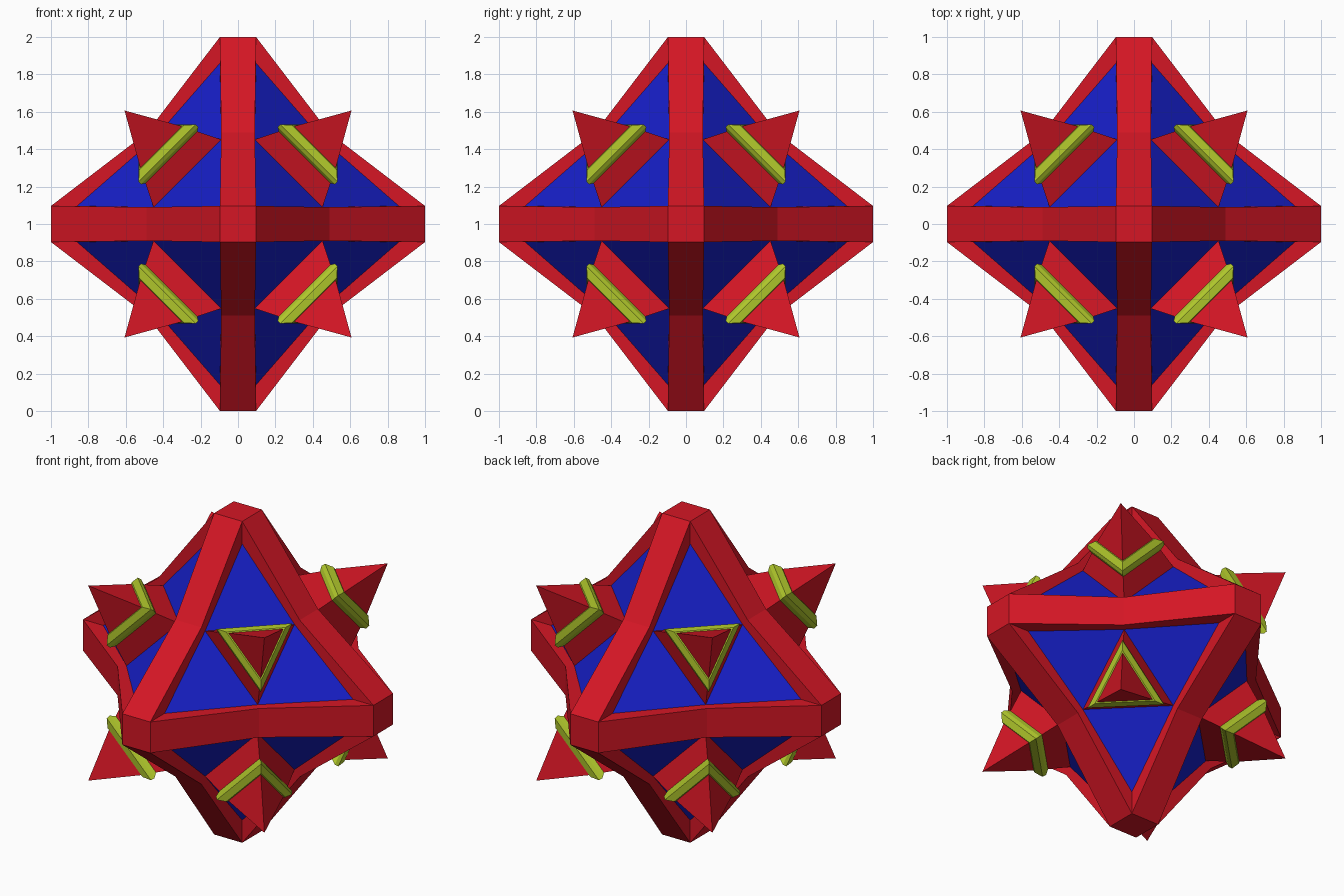
import bpy
import bmesh
from itertools import product
from mathutils import Vector

if "Cube" in bpy.data.objects:
    bpy.data.objects.remove(bpy.data.objects["Cube"])

CENTRE = Vector((0, 0, 1))
E = 0.0965            # half width of the frame at the tips
M, B = 0.488, 0.090   # bent middle of each frame bar
TIP_IN = 0.86         # panel corner, set in from the tip
MID_IN = 0.452        # panel edge middle
OCTANTS = list(product((1, -1), repeat=3))


def material(name, rgb):
    mat = bpy.data.materials.new(name)
    mat.diffuse_color = (*rgb, 1)
    mat.use_nodes = True
    mat.node_tree.nodes["Principled BSDF"].inputs["Base Color"].default_value = mat.diffuse_color
    return mat


RED = material("red", (0.66, 0.008, 0.018))
BLUE = material("blue", (0.008, 0.013, 0.56))
LIME = material("lime", (0.44, 0.58, 0.025))


def finish(name, bm, mat):
    bmesh.ops.remove_doubles(bm, verts=bm.verts, dist=1e-5)
    mesh = bpy.data.meshes.new(name)
    bm.to_mesh(mesh)
    bm.free()
    mesh.materials.append(mat)
    obj = bpy.data.objects.new(name, mesh)
    obj.location = CENTRE
    bpy.context.collection.objects.link(obj)


def face_out(bm, pts):
    """Add a face whose normal points away from the centre."""
    f = bm.faces.new([bm.verts.new(p) for p in pts])
    f.normal_update()
    if f.normal.dot(f.calc_center_median()) < 0:
        f.normal_flip()


def vec(i, a, j, b, k, c):
    v = Vector((0, 0, 0))
    v[i], v[j], v[k] = a, b, c
    return v


def mirrored(pts, signs):
    return [Vector([c * s for c, s in zip(p, signs)]) for p in pts]


# Frame: square tips, bent bars and their inner walls
frame = bmesh.new()
for i in range(3):
    j, k = (i + 1) % 3, (i + 2) % 3
    for s in (1, -1):
        face_out(frame, [vec(i, s, j, a, k, b)
                         for a, b in ((E, E), (-E, E), (-E, -E), (E, -E))])
    for s, t in product((1, -1), repeat=2):
        for tip in ((1, E), (E, 1)):
            face_out(frame, [vec(i, s * tip[0], j, t * tip[1], k, E),
                             vec(i, s * tip[0], j, t * tip[1], k, -E),
                             vec(i, s * M, j, t * M, k, -B),
                             vec(i, s * M, j, t * M, k, B)])
for signs in OCTANTS:
    for i in range(3):
        for j, k in (((i + 1) % 3, (i + 2) % 3), ((i + 2) % 3, (i + 1) % 3)):
            wall = [vec(i, 1, j, E, k, E), vec(i, M, j, M, k, B),
                    vec(i, MID_IN, j, MID_IN, k, B), vec(i, TIP_IN, j, E, k, E)]
            face_out(frame, mirrored(wall, signs))
finish("edge_frame", frame, RED)

# Panels: three triangles on each of the eight sides
panels = bmesh.new()
for signs in OCTANTS:
    for i in range(3):
        j, k = (i + 1) % 3, (i + 2) % 3
        tri = [vec(i, TIP_IN, j, E, k, E), vec(i, MID_IN, j, MID_IN, k, B),
               vec(i, MID_IN, j, B, k, MID_IN)]
        face_out(panels, mirrored(tri, signs))
finish("side_panels", panels, BLUE)


def triangular_lofts(name, layers, mat, apex=None):
    """Triangular lofts on all sides; a layer is (coordinate sum, size)."""
    bm = bmesh.new()
    for signs in OCTANTS:
        rings = []
        for s, d in layers:
            q, p = (s + d) / 3, (s - 2 * d) / 3
            pts = mirrored([(q, q, p), (q, p, q), (p, q, q)], signs)
            rings.append([bm.verts.new(c) for c in pts])
        for lo, hi in zip(rings, rings[1:]):
            for n in range(3):
                m = (n + 1) % 3
                bm.faces.new((lo[n], lo[m], hi[m], hi[n]))
        bm.faces.new(rings[0])
        if apex:
            top = bm.verts.new([apex / 3 * c for c in signs])
            for n in range(3):
                bm.faces.new((rings[-1][n], rings[-1][(n + 1) % 3], top))
        else:
            bm.faces.new(rings[-1])
    bmesh.ops.recalc_face_normals(bm, faces=bm.faces)
    finish(name, bm, mat)


# Tapered posts, bevelled collars and pointed spikes
triangular_lofts("posts", [(2 * MID_IN + B, MID_IN - B), (1.22, 0.272)], RED)
triangular_lofts("collars", [(1.205, 0.275), (1.25, 0.307),
                             (1.29, 0.305), (1.345, 0.24)], LIME)
triangular_lofts("spikes", [(1.32, 0.234)], RED, apex=1.82)
